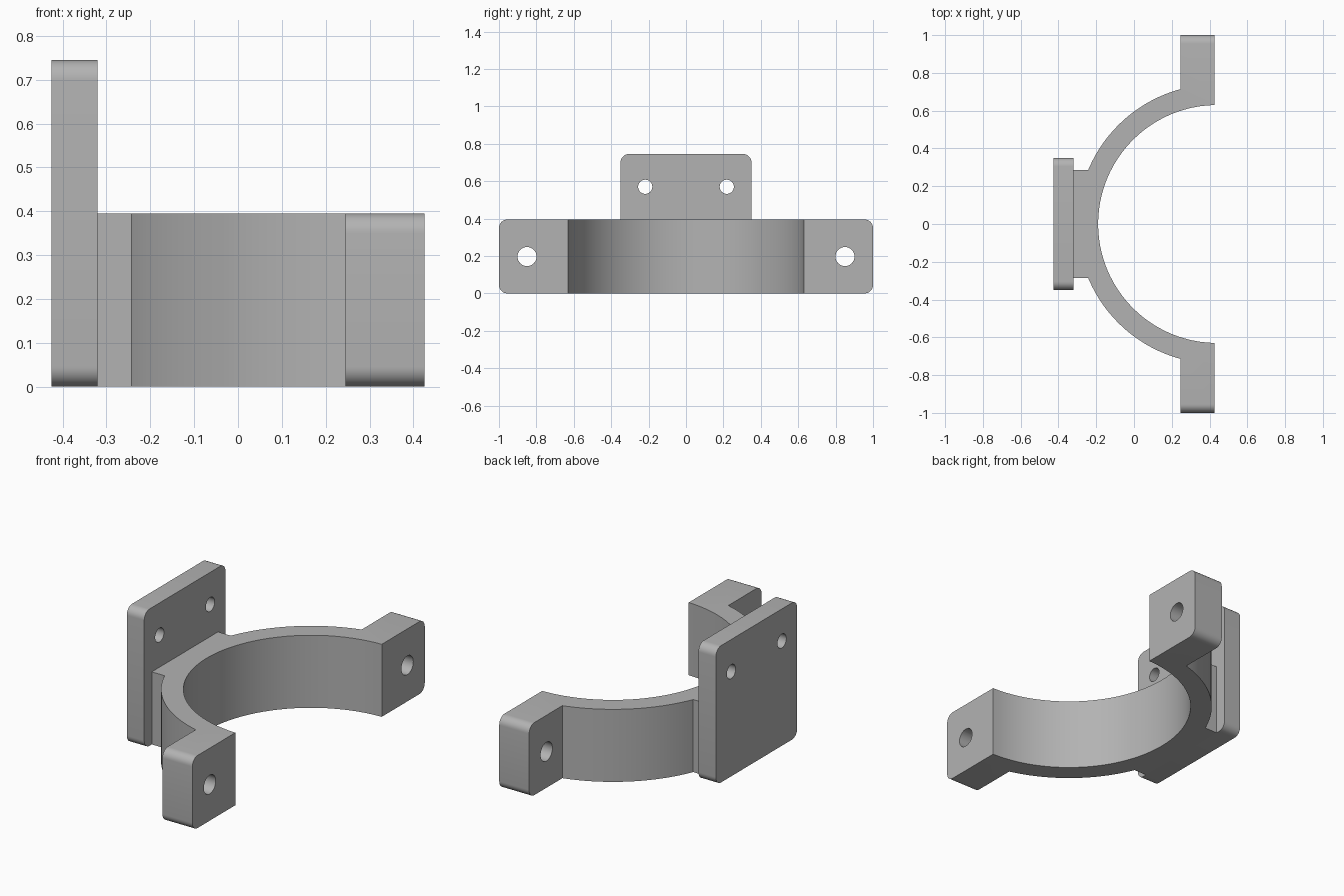
import bpy, bmesh
from math import sin, cos, asin, acos, pi, radians
from mathutils import Matrix

if "Cube" in bpy.data.objects:
    bpy.data.objects.remove(bpy.data.objects["Cube"], do_unlink=True)

# Main dimensions
BACK, FRONT = -0.425, 0.425      # x extents
PLATE_X = -0.32                  # inner face of the mounting plate
TAB_X = 0.245                    # rear face of the clamp tabs
HEIGHT, PLATE_H = 0.395, 0.745
CX, R_IN, R_OUT = 0.44, 0.63, 0.74
NECK_Y, PLATE_Y = 0.285, 0.35
SEGMENTS = 48

grey = bpy.data.materials.new("plain grey")
grey.use_nodes = True
grey.diffuse_color = (0.45, 0.45, 0.45, 1)
grey.node_tree.nodes["Principled BSDF"].inputs["Base Color"].default_value = grey.diffuse_color


def make_object(name, bm):
    bmesh.ops.recalc_face_normals(bm, faces=bm.faces)
    mesh = bpy.data.meshes.new(name)
    bm.to_mesh(mesh)
    bm.free()
    mesh.materials.append(grey)
    obj = bpy.data.objects.new(name, mesh)
    bpy.context.collection.objects.link(obj)
    return obj


def extrude_profile(points, offset):
    bm = bmesh.new()
    face = bm.faces.new([bm.verts.new(p) for p in points])
    new = bmesh.ops.extrude_face_region(bm, geom=[face])["geom"]
    bmesh.ops.translate(bm, vec=offset, verts=[v for v in new if isinstance(v, bmesh.types.BMVert)])
    return bm


def round_edges(bm, y_limit, radius):
    # Rounds the outer edges that run along x
    edges = [e for e in bm.edges
             if all(abs(v.co.y) > y_limit for v in e.verts)
             and abs(e.verts[0].co.x - e.verts[1].co.x) > 0.05]
    bmesh.ops.bevel(bm, geom=edges, offset=radius, segments=8, profile=0.5, affect='EDGES')


def drill(obj, y, z, radius):
    # Cuts a mirrored pair of holes along x
    for side in (-1, 1):
        bm = bmesh.new()
        bmesh.ops.create_cone(bm, cap_ends=True, segments=32, radius1=radius, radius2=radius,
                              depth=2, matrix=Matrix.Translation((0, side * y, z))
                              @ Matrix.Rotation(pi / 2, 4, 'Y'))
        cutter = make_object("hole_cutter", bm)
        cutter.hide_render = True
        mod = obj.modifiers.new("hole", 'BOOLEAN')
        mod.operation, mod.solver, mod.object = 'DIFFERENCE', 'EXACT', cutter
        bpy.context.view_layer.objects.active = obj
        bpy.ops.object.modifier_apply(modifier=mod.name)
        bpy.data.objects.remove(cutter, do_unlink=True)


def finish(obj):
    bpy.ops.object.select_all(action='DESELECT')
    obj.select_set(True)
    bpy.context.view_layer.objects.active = obj
    bpy.ops.object.shade_smooth_by_angle(angle=radians(30))


def arc(radius, start, end, count):
    angles = [start + (end - start) * i / count for i in range(count + 1)]
    return [(CX + radius * cos(a), radius * sin(a), 0) for a in angles]


# Half-ring clamp with its neck and two tabs, as one profile
inner_start = acos((FRONT - CX) / R_IN)
tab_start = acos((TAB_X - CX) / R_OUT)
neck_start = pi - asin(NECK_Y / R_OUT)
outer = arc(R_OUT, tab_start, neck_start, SEGMENTS // 2)
half = [(FRONT, 1, 0), (TAB_X, 1, 0)] + outer + [(PLATE_X, NECK_Y, 0)]
other_half = [(x, -y, z) for x, y, z in reversed(half)]
inner = arc(R_IN, 2 * pi - inner_start, inner_start, SEGMENTS)
bm = extrude_profile(half + other_half + inner, (0, 0, HEIGHT))
round_edges(bm, 0.99, 0.045)
clamp = make_object("half_ring_clamp", bm)
drill(clamp, 0.85, 0.197, 0.051)
finish(clamp)

# Mounting plate behind the neck
corners = [(BACK, -PLATE_Y, 0), (BACK, PLATE_Y, 0),
           (BACK, PLATE_Y, PLATE_H), (BACK, -PLATE_Y, PLATE_H)]
bm = extrude_profile(corners, (PLATE_X - BACK, 0, 0))
round_edges(bm, PLATE_Y - 0.01, 0.045)
plate = make_object("mounting_plate", bm)
drill(plate, 0.218, 0.57, 0.038)
finish(plate)
